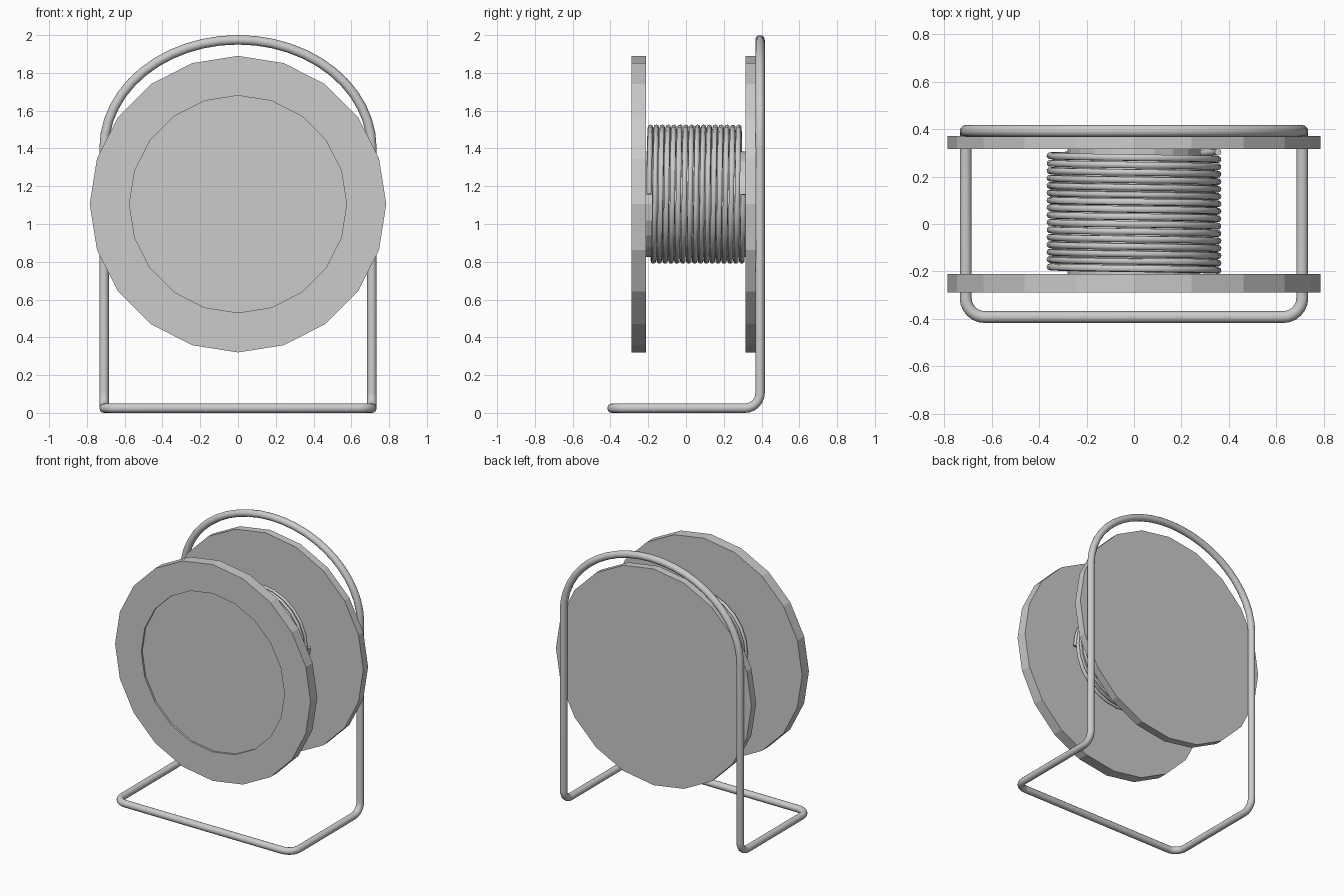
import bpy, bmesh
from math import sin, cos, pi
from mathutils import Vector

if "Cube" in bpy.data.objects:
    bpy.data.objects.remove(bpy.data.objects["Cube"])

CZ = 1.105  # height of the reel axis


def lathe(name, rings, sides=20, cz=CZ):
    """Closed body around the y axis from (radius, y) rings, capped at both ends."""
    bm = bmesh.new()
    loops = [[bm.verts.new((r * sin(2 * pi * i / sides), y, cz + r * cos(2 * pi * i / sides)))
              for i in range(sides)] for r, y in rings]
    for a, b in zip(loops, loops[1:]):
        for i in range(sides):
            j = (i + 1) % sides
            bm.faces.new((a[i], a[j], b[j], b[i]))
    bm.faces.new(loops[0])
    bm.faces.new(loops[-1])
    bmesh.ops.recalc_face_normals(bm, faces=bm.faces)
    me = bpy.data.meshes.new(name)
    bm.to_mesh(me)
    bm.free()
    ob = bpy.data.objects.new(name, me)
    bpy.context.collection.objects.link(ob)
    return ob


def tube(name, pts, radius, closed, res):
    """Round rod along a path, converted to a smooth mesh."""
    cu = bpy.data.curves.new(name, 'CURVE')
    cu.dimensions = '3D'
    cu.bevel_depth = radius
    cu.bevel_resolution = res
    cu.use_fill_caps = not closed
    sp = cu.splines.new('POLY')
    sp.points.add(len(pts) - 1)
    for p, co in zip(sp.points, pts):
        p.co = (*co, 1)
    sp.use_cyclic_u = closed
    ob = bpy.data.objects.new(name, cu)
    bpy.context.collection.objects.link(ob)
    bpy.ops.object.select_all(action='DESELECT')
    ob.select_set(True)
    bpy.context.view_layer.objects.active = ob
    bpy.ops.object.convert(target='MESH')
    bpy.ops.object.shade_smooth_by_angle(angle=pi / 4)
    return ob


def fillet(corner, d_in, d_out, r=0.08, n=6):
    """Quarter-circle bend between two perpendicular directions."""
    c, a, b = Vector(corner), Vector(d_in), Vector(d_out)
    centre = c - a * r + b * r
    return [centre - b * r * cos(t) + a * r * sin(t)
            for t in (pi / 2 * i / n for i in range(n + 1))]


# Reel discs: the front one has a shallow recess
lathe("front_disc", [(0.575, -0.276), (0.575, -0.289), (0.785, -0.289), (0.785, -0.211)])
lathe("back_disc", [(0.785, 0.316), (0.785, 0.371)])
lathe("hub", [(0.28, -0.215), (0.28, 0.32)])

# Wound wire, sitting slightly above the reel axis
turns, seg, R, wire = 16, 24, 0.354, 0.0145
coil = []
for i in range(turns * seg + 1):
    t = 2 * pi * i / seg
    coil.append((R * cos(t), -0.196 + 0.499 * i / (turns * seg), 1.158 + R * sin(t)))
tube("wire_coil", coil, wire, False, 2)

# Stand: one closed rod, arch at the back and a U-shaped foot
X, Y, Z, rod = 0.709, 0.392, 0.025, 0.025
path = [Vector((X * cos(pi * i / 24), Y, 1.40 + 0.575 * sin(pi * i / 24))) for i in range(25)]
path += fillet((-X, Y, Z), (0, 0, -1), (0, -1, 0))
path += fillet((-X, -Y, Z), (0, -1, 0), (1, 0, 0))
path += fillet((X, -Y, Z), (1, 0, 0), (0, 1, 0))
path += fillet((X, Y, Z), (0, 1, 0), (0, 0, 1))
tube("stand_frame", path, rod, True, 4)
